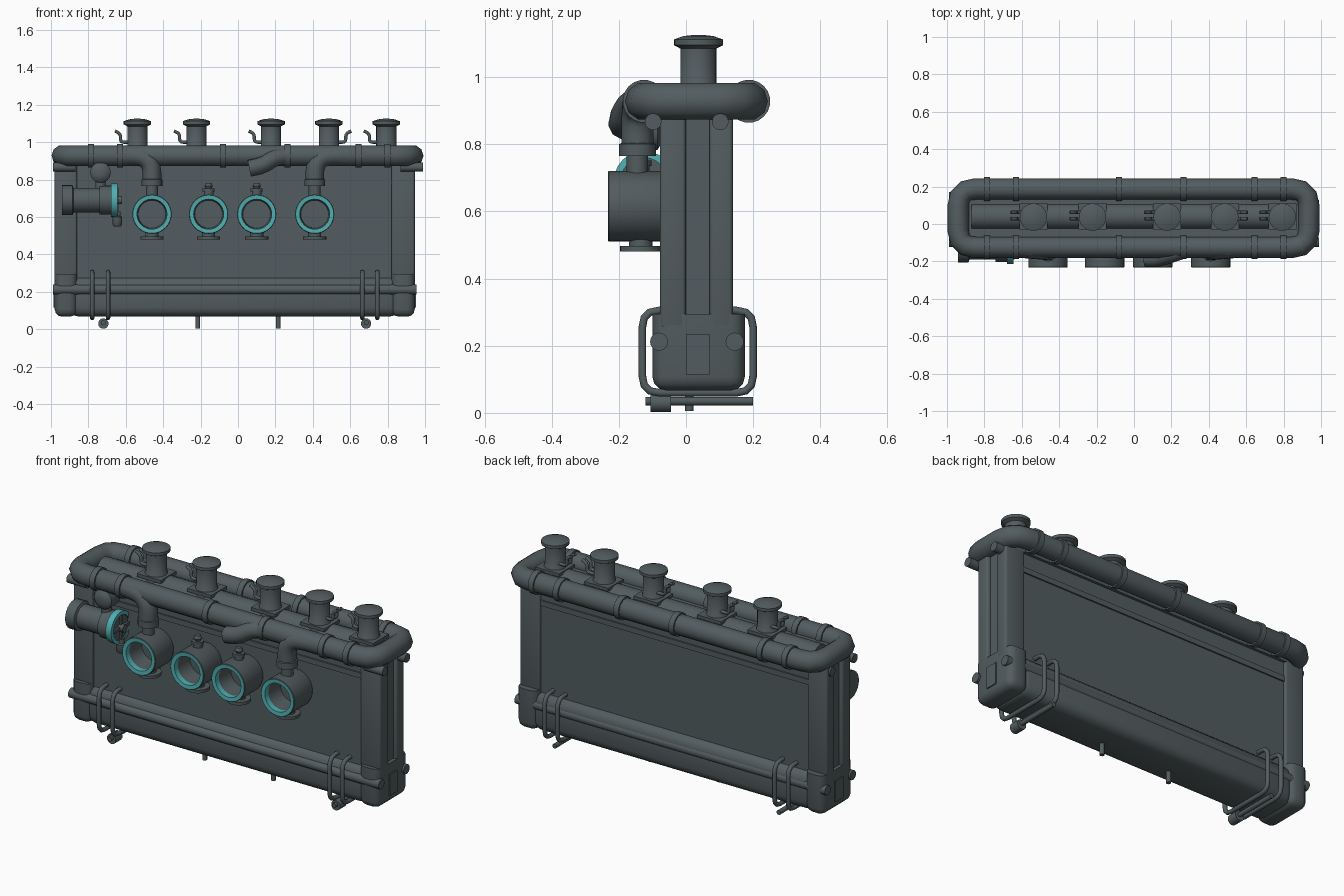
import bpy, bmesh, math
from mathutils import Vector

if "Cube" in bpy.data.objects:
    bpy.data.objects.remove(bpy.data.objects["Cube"])


def material(name, rgb):
    m = bpy.data.materials.new(name)
    m.use_nodes = True
    m.diffuse_color = (*rgb, 1)
    m.node_tree.nodes["Principled BSDF"].inputs["Base Color"].default_value = (*rgb, 1)
    return m


STEEL = material("dark slate steel", (0.085, 0.108, 0.115))
TEAL = material("teal rim", (0.08, 0.42, 0.44))
AXES = {"x": Vector((1, 0, 0)), "y": Vector((0, -1, 0)), "z": Vector((0, 0, 1))}


def finish(ob, smooth=True):
    bpy.ops.object.select_all(action="DESELECT")
    bpy.context.view_layer.objects.active = ob
    ob.select_set(True)
    if ob.type == "CURVE":
        bpy.ops.object.convert(target="MESH")
        ob = bpy.context.object
    if smooth:
        bpy.ops.object.shade_smooth_by_angle(angle=math.radians(40))
    return ob


def add_mesh(name, bm, mats=(STEEL,)):
    bmesh.ops.recalc_face_normals(bm, faces=bm.faces)
    me = bpy.data.meshes.new(name)
    bm.to_mesh(me)
    bm.free()
    for m in mats:
        me.materials.append(m)
    ob = bpy.data.objects.new(name, me)
    bpy.context.collection.objects.link(ob)
    return finish(ob)


def box(name, x, y, z, bevel=0.0, keep_top=False):
    """Box from three (low, high) ranges, optionally with rounded edges."""
    bm = bmesh.new()
    bmesh.ops.create_cube(bm, size=1)
    for v in bm.verts:
        v.co = [(a + b) / 2 + c * (b - a) for (a, b), c in zip((x, y, z), v.co)]
    if bevel:
        edges = [e for e in bm.edges
                 if not (keep_top and all(v.co.z > z[1] - 1e-4 for v in e.verts))]
        bmesh.ops.bevel(bm, geom=edges, offset=bevel, segments=3, profile=0.5, affect="EDGES")
    return add_mesh(name, bm)


def lathe(name, origin, axis, profile, teal=(), sides=24):
    """Turn (radius, distance) pairs round an axis; teal lists coloured bands."""
    d = AXES[axis]
    u = d.orthogonal().normalized()
    w = d.cross(u)
    bm = bmesh.new()
    rings = []
    for r, h in profile:
        rings.append([bm.verts.new(Vector(origin) + d * h + r * (
            u * math.cos(math.tau * i / sides) + w * math.sin(math.tau * i / sides)))
            for i in range(sides)])
    for k, (a, b) in enumerate(zip(rings, rings[1:])):
        for i in range(sides):
            j = (i + 1) % sides
            bm.faces.new((a[i], a[j], b[j], b[i])).material_index = int(k in teal)
    bm.faces.new(rings[0])
    bm.faces.new(rings[-1])
    return add_mesh(name, bm, (STEEL, TEAL))


def rod(name, origin, axis, radius, length, sides=16):
    return lathe(name, origin, axis, [(radius, 0), (radius, length)], sides=sides)


def fillet(points, radius, closed, steps=5):
    """Round the corners of a path."""
    pts = [Vector(p) for p in points]
    out = []
    for i, p in enumerate(pts):
        if not closed and i in (0, len(pts) - 1):
            out.append(p)
            continue
        a = p + (pts[i - 1] - p).normalized() * radius
        b = p + (pts[(i + 1) % len(pts)] - p).normalized() * radius
        for s in range(steps + 1):
            t = s / steps
            out.append(a * (1 - t) ** 2 + p * 2 * t * (1 - t) + b * t * t)
    return out


def tube(name, points, thick, corner=0.05, closed=False, steps=5):
    cu = bpy.data.curves.new(name, "CURVE")
    cu.dimensions = "3D"
    cu.bevel_depth = thick
    cu.bevel_resolution = 3
    cu.use_fill_caps = True
    path = fillet(points, corner, closed, steps)
    sp = cu.splines.new("POLY")
    sp.points.add(len(path) - 1)
    for q, p in zip(sp.points, path):
        q.co = (*p, 1)
    sp.use_cyclic_u = closed
    cu.materials.append(STEEL)
    ob = bpy.data.objects.new(name, cu)
    bpy.context.collection.objects.link(ob)
    return finish(ob)


# Tank slab, panel ridges and roof
box("tank_body", (-0.9, 0.86), (-0.06, 0.125), (0.2, 0.92))
for y in (-0.06, 0.125):
    box("panel_ridge", (-0.86, 0.82), (y - 0.008, y + 0.008), (0.77, 0.80))
box("roof_plate", (-0.89, 0.88), (-0.07, 0.14), (0.88, 0.925))
rod("roof_ridge", (-0.87, 0.04, 0.895), "x", 0.07, 1.72, 20)

# End pillars, boots and end straps
for side, inner, outer in (("right", -0.86, -0.98), ("left", 0.82, 0.945)):
    xs = tuple(sorted((inner, outer)))
    s = 1 if outer > 0 else -1
    for y in ((-0.078, 0.0), (0.07, 0.14)):
        box(side + "_pillar_post", xs, y, (0.25, 0.9), 0.012)
    core = tuple(sorted((inner, outer - s * 0.02)))
    box(side + "_pillar_core", core, (-0.01, 0.08), (0.25, 0.9))
    box(side + "_boot", xs, (-0.10, 0.175), (0.067, 0.295), 0.04, True)
    strap = tuple(sorted((outer - s * 0.02, outer + s * 0.006)))
    box(side + "_end_strap", strap, (0.0, 0.07), (0.115, 0.235))
    for y in (-0.098, 0.102):
        rod(side + "_upper_stub", (0.93 * s - 0.06, y, 0.867), "x", 0.025, 0.12)

# Bottom trough with its side rails
box("trough", (-0.9, 0.86), (-0.09, 0.165), (0.067, 0.28), 0.05)
for y in (-0.08, 0.145):
    rod("trough_rail", (-0.99, y, 0.212), "x", 0.027, 1.945)

# Clamp loops, cross rods and pegs under the trough
for x in (-0.78, -0.695, 0.665, 0.745):
    tube("clamp_loop", [(x, -0.13, 0.06), (x, -0.13, 0.305), (x, 0.2, 0.305), (x, 0.2, 0.06)],
         0.012, 0.05, True, 3)
for x in (-0.72, 0.685):
    rod("clamp_rod", (x, 0.2, 0.035), "y", 0.013, 0.32, 10)
    rod("clamp_knob", (x, -0.045, 0.03), "y", 0.028, 0.06, 12)
for x in (-0.215, 0.215):
    rod("drain_peg", (x, 0.01, 0.005), "z", 0.013, 0.08, 10)

# Pipe loop round the top with bands
Z = 0.928
tube("top_pipe_loop", [(-0.94, -0.125, Z), (0.935, -0.125, Z), (0.935, 0.187, Z), (-0.94, 0.187, Z)],
     0.057, 0.09, True, 3)
for y in (-0.125, 0.187):
    for x in (-0.785, -0.63, -0.08, 0.265, 0.645, 0.8):
        rod("pipe_band", (x - 0.016, y, Z), "x", 0.064, 0.032, 20)

# Capped filler necks with a pair of small hooks each
neck = [(0.058, 0.93), (0.058, 0.975), (0.054, 0.98), (0.054, 1.085), (0.073, 1.095),
        (0.073, 1.112), (0.045, 1.122), (0.01, 1.126)]
for x, s in ((-0.538, -1), (-0.222, -1), (0.177, -1), (0.486, 1), (0.793, -1)):
    lathe("filler_neck", (x, 0.037, 0), "z", neck)
    for y in (0.028, 0.062):
        tube("neck_hook", [(x + s * 0.04, y, 1.0), (x + s * 0.09, y, 1.0),
                           (x + s * 0.09, y, 1.045), (x + s * 0.12, y, 1.06)], 0.009, 0.018)
    box("neck_bracket", (x - 0.075, x + 0.075), (-0.03, 0.11), (0.95, 0.968))

# Round open ports with teal rims, feet and top fittings
port = [(0.095, 0.05), (0.105, 0.075), (0.105, 0.23), (0.102, 0.233), (0.08, 0.231),
        (0.08, 0.20), (0.074, 0.10)]
foot = [(0.035, 0.53), (0.035, 0.497), (0.062, 0.497), (0.062, 0.48)]
plug = [(0.026, 0.70), (0.026, 0.735), (0.032, 0.735), (0.032, 0.752), (0.015, 0.752),
        (0.022, 0.765), (0.015, 0.782)]
collar = [(0.032, 0.70), (0.032, 0.765), (0.055, 0.765), (0.055, 0.80), (0.045, 0.805)]
PY = -0.135
for x, drop in ((-0.46, -1), (-0.157, 0), (0.1, 0), (0.41, 1)):
    lathe("port", (x, 0, 0.615), "y", port, teal=(3, 4), sides=32)
    lathe("port_foot", (x, PY, 0), "z", foot)
    if drop:
        lathe("port_collar", (x, PY - 0.01, 0), "z", collar)
        tube("drop_pipe", [(x, PY - 0.01, 0.79), (x, PY - 0.01, Z - 0.005),
                           (x + drop * 0.17, PY + 0.005, Z)], 0.05, 0.09)
    else:
        lathe("port_plug", (x, PY, 0), "z", plug, sides=16)

# Open branch pipe
tube("branch_pipe", [(0.31, -0.125, Z), (0.2, -0.16, 0.92), (0.13, -0.185, 0.875),
                     (0.06, -0.185, 0.86)], 0.046, 0.035)

# Side pump with a teal dial and valves
pump = [(0.08, -0.94), (0.08, -0.885), (0.066, -0.88), (0.066, -0.74), (0.078, -0.74),
        (0.078, -0.68), (0.09, -0.68), (0.09, -0.645), (0.07, -0.643), (0.07, -0.65)]
lathe("pump", (0, -0.125, 0.69), "x", pump, teal=(6, 7))
rod("dial_hub", (-0.66, -0.125, 0.69), "x", 0.022, 0.04, 12)
for dy, dz in ((0.065, 0.009), (0.009, 0.065)):
    box("dial_spoke", (-0.655, -0.638), (-0.125 - dy, -0.125 + dy), (0.69 - dz, 0.69 + dz))
rod("pump_stem", (-0.735, -0.125, 0.72), "z", 0.028, 0.2, 14)
lathe("pump_valve", (-0.735, 0, 0.838), "y",
      [(0.03, 0.07), (0.055, 0.085), (0.055, 0.16), (0.04, 0.175), (0.015, 0.18)])
lathe("pump_drain", (-0.645, -0.125, 0), "z",
      [(0.018, 0.55), (0.026, 0.56), (0.026, 0.6), (0.018, 0.605), (0.018, 0.63)], sides=14)
rod("pump_mount", (-0.8, -0.04, 0.69), "y", 0.05, 0.08)
